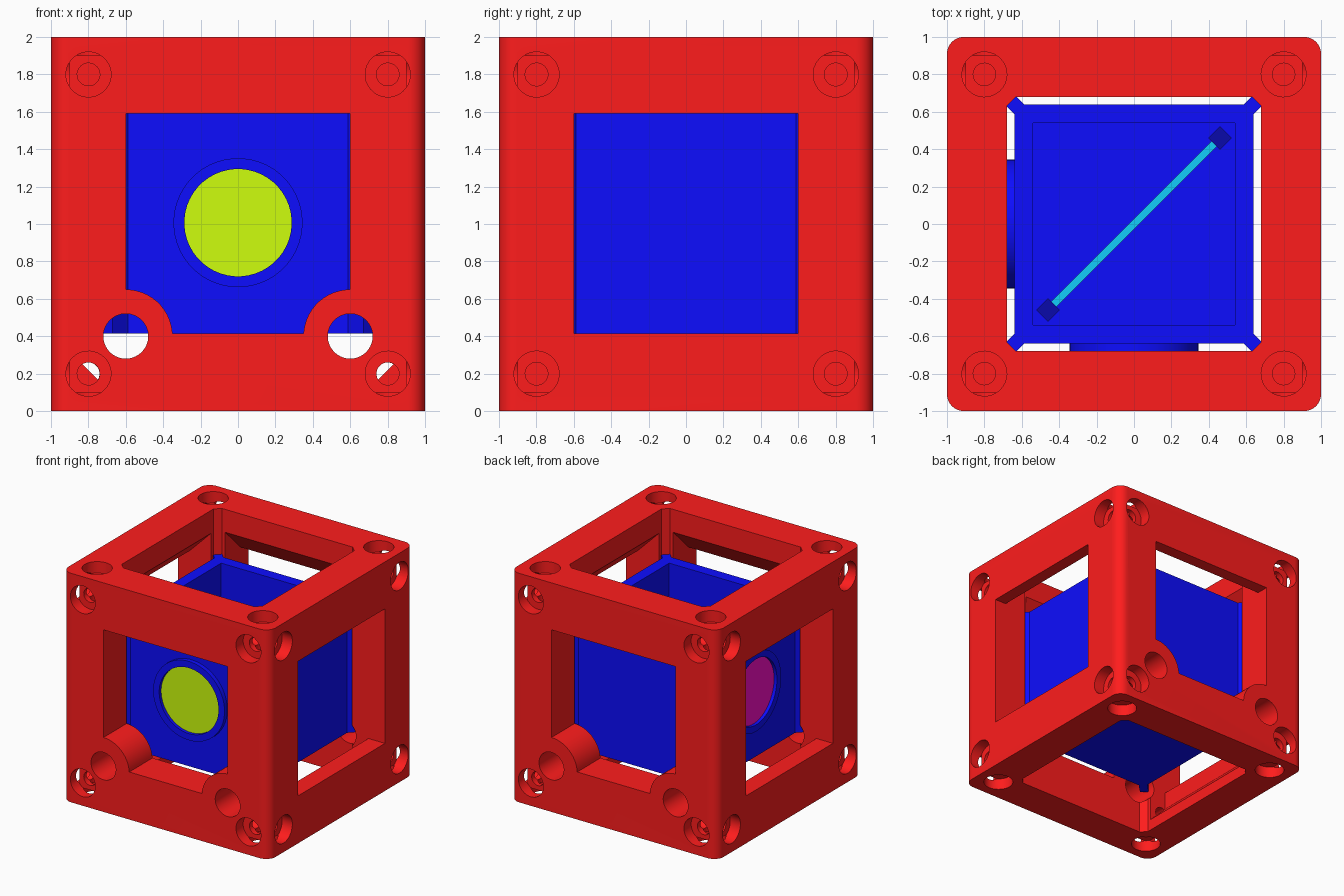
import bpy, bmesh
from math import pi
from mathutils import Matrix, Vector

if "Cube" in bpy.data.objects:
    bpy.data.objects.remove(bpy.data.objects["Cube"])


def material(name, rgb):
    m = bpy.data.materials.new(name)
    m.diffuse_color = (*rgb, 1)
    m.use_nodes = True
    m.node_tree.nodes["Principled BSDF"].inputs["Base Color"].default_value = m.diffuse_color
    return m


RED = material("red", (1, 0.012, 0.012))
BLUE = material("blue", (0.004, 0.004, 1))
NAVY = material("navy", (0.003, 0.003, 0.4))
LIME = material("lime", (0.62, 1, 0.004))
MAGENTA = material("magenta", (1, 0.004, 0.6))
CYAN = material("cyan", (0.006, 0.62, 0.97))


def prism(name, pts, depth0, depth1, matrix=Matrix()):
    """Extrude an outline in local xy from z=depth0 to z=depth1."""
    bm = bmesh.new()
    face = bm.faces.new([bm.verts.new((x, y, depth0)) for x, y in pts])
    top = bmesh.ops.extrude_face_region(bm, geom=[face])
    bmesh.ops.translate(bm, vec=(0, 0, depth1 - depth0),
                        verts=[v for v in top["geom"] if isinstance(v, bmesh.types.BMVert)])
    bm.transform(matrix)
    # extruding a lone face keeps or drops the first cap; make sure the solid is closed
    bmesh.ops.holes_fill(bm, edges=[e for e in bm.edges if e.is_boundary], sides=0)
    bmesh.ops.recalc_face_normals(bm, faces=bm.faces)
    me = bpy.data.meshes.new(name)
    bm.to_mesh(me)
    bm.free()
    ob = bpy.data.objects.new(name, me)
    bpy.context.collection.objects.link(ob)
    return ob


def circle(r, n=48, phase=.5):
    return [tuple(Vector((r, 0)) @ Matrix.Rotation(2 * pi * (i + phase) / n, 2)) for i in range(n)]


def rect(a, b):
    return [(-a, -b), (a, -b), (a, b), (-a, b)]


def boolean(ob, cutter, op="DIFFERENCE"):
    m = ob.modifiers.new("bool", "BOOLEAN")
    m.operation, m.object, m.solver = op, cutter, "EXACT"
    bpy.context.view_layer.objects.active = ob
    bpy.ops.object.modifier_apply(modifier=m.name)
    bpy.data.objects.remove(cutter)


def finish(ob, mat):
    ob.data.materials.clear()
    ob.data.materials.append(mat)
    bpy.ops.object.select_all(action="DESELECT")
    ob.select_set(True)
    bpy.context.view_layer.objects.active = ob
    bpy.ops.object.shade_smooth_by_angle(angle=pi / 6)


ROT_Z = Matrix.Rotation(pi / 2, 4, "Z")
ALONG_Y = Matrix.Rotation(pi / 2, 4, "X")      # local (x, y) -> world (x, z)
ALONG_X = ROT_Z @ ALONG_Y                      # local (x, y) -> world (y, z)

# Frame: block with rounded upright edges
frame = prism("frame", rect(1, 1), 0, 2)
bm = bmesh.new()
bm.from_mesh(frame.data)
edges = [e for e in bm.edges if abs(e.verts[0].co.z - e.verts[1].co.z) > 1]
bmesh.ops.bevel(bm, geom=edges, offset=.09, segments=8, profile=.5, affect="EDGES")
bm.to_mesh(frame.data)
bm.free()


def mirrored(half):
    return half + [(-x, z) for x, z in reversed(half)]


# Side windows with sloped inner beams; the front and back keep round bosses
upper = [(1.2, .415), (1.2, 1.59), (.89, 1.59), (.68, 1.8)]
boss_at = [Matrix.Translation((x, 0, .4)) @ ALONG_Y for x in (-.6, .6)]
side_cut = prism("side_cut", mirrored([(.68, .10), (.84, .26), (.84, .415)] + upper), -.6, .6, ALONG_Y)
front_cut = prism("front_cut", mirrored(upper), -.6, .6, ALONG_X)
for m in boss_at:
    boolean(front_cut, prism("boss", circle(.25), -1.3, 1.3, m))
boolean(frame, side_cut)
boolean(frame, front_cut)

# Upright shaft with chamfered corners
a, b = .68, .632
shaft = [(a, -b), (a, b), (b, a), (-b, a), (-a, b), (-a, -b), (-b, -a), (b, -a)]
boolean(frame, prism("shaft", shaft, -.1, 2.1))

# Rod holes through the bosses
for m in boss_at:
    boolean(frame, prism("rod_hole", circle(.12), -1.1, 1.1, m))

# Counterbored screw holes at the corners of all six faces;
# sizes differ by a hair so that crossing holes cut cleanly
turns = [Matrix(), Matrix.Rotation(pi, 4, "X")] + [
    Matrix.Rotation(i * pi / 2, 4, "Z") @ ALONG_Y for i in range(4)]
for i, turn in enumerate(turns):
    for j, (x, y) in enumerate(rect(.8, .8)):
        k = i + j / 7
        m = Matrix.Translation((0, 0, 1)) @ turn @ Matrix.Translation((x + k * .0003, y - k * .0002, 0))
        boolean(frame, prism("screw", circle(.06 + k * .0003, 24, .13 + k * .11), .59 - k * .0007, 1.05, m))
        boolean(frame, prism("head", circle(.12 + k * .0003, 32, .17 + k * .11), .9 + k * .0003, 1.1, m))
finish(frame, RED)

# Insert: open box with diagonal corner tabs and two filter rings
MID = 1.007
box = prism("insert_box", rect(.64, .64), .415, 1.6)
for i in range(4):
    m = Matrix.Rotation(pi / 4 + i * pi / 2, 4, "Z") @ Matrix.Translation((.91, 0, 0))
    boolean(box, prism("tab", rect(.075, .036), .415, 1.6, m), "UNION")
ports = [Matrix.Translation((0, 0, MID)) @ ALONG_Y,
         Matrix.Translation((0, 0, MID)) @ Matrix.Rotation(-pi / 2, 4, "Z") @ ALONG_Y]
for m in ports:
    boolean(box, prism("ring", circle(.345), .6, .678, m), "UNION")
boolean(box, prism("hollow", rect(.54, .54), .52, 1.8))
for m in ports:
    boolean(box, prism("port", circle(.287), .4, .8, m))
finish(box, BLUE)

# Round filters
for name, m, mat in (("front_filter", ports[0], LIME), ("left_filter", ports[1], MAGENTA)):
    finish(prism(name, circle(.287), .55, .65, m), mat)

# Diagonal mirror plate and its holders
diag = Matrix.Rotation(pi / 4, 4, "Z")
finish(prism("mirror_plate", rect(.61, .02), .52, 1.5, diag), CYAN)
for name, x in (("holder_a", -.65), ("holder_b", .65)):
    finish(prism(name, rect(.045, .045), .52, 1.52, diag @ Matrix.Translation((x, 0, 0))), NAVY)
